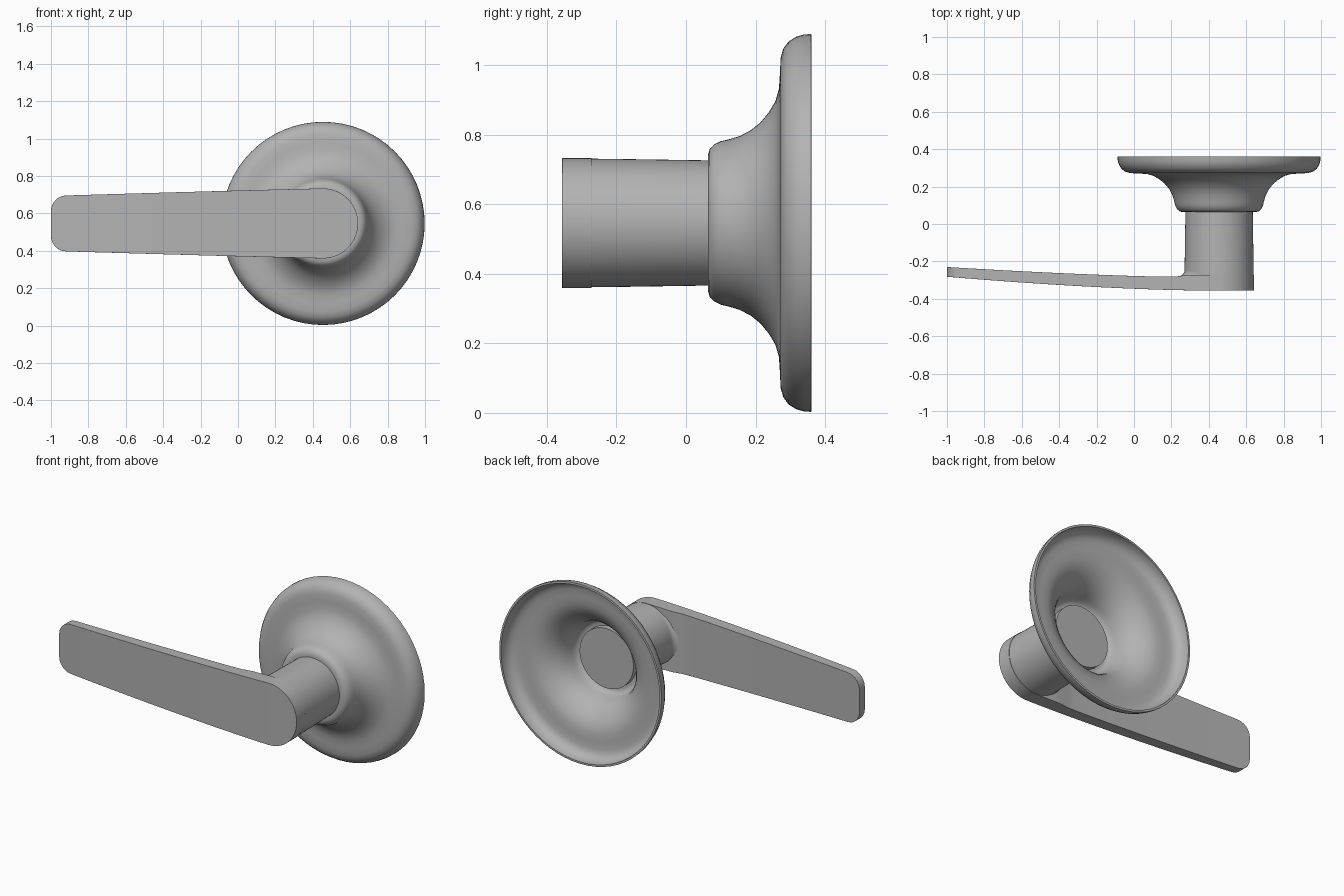
import bpy, bmesh, math

cube = bpy.data.objects.get("Cube")
if cube:
    bpy.data.objects.remove(cube, do_unlink=True)

CX, CZ = 0.455, 0.546      # axis of the rose and shaft, running along y

metal = bpy.data.materials.new("satin_metal")
metal.use_nodes = True
GREY = (0.45, 0.45, 0.45, 1)
metal.diffuse_color = GREY
metal.node_tree.nodes["Principled BSDF"].inputs["Base Color"].default_value = GREY


def finish(bm, name, angle=35):
    bmesh.ops.remove_doubles(bm, verts=bm.verts, dist=1e-5)
    bmesh.ops.recalc_face_normals(bm, faces=bm.faces)
    mesh = bpy.data.meshes.new(name)
    bm.to_mesh(mesh)
    bm.free()
    mesh.materials.append(metal)
    obj = bpy.data.objects.new(name, mesh)
    bpy.context.collection.objects.link(obj)
    bpy.ops.object.select_all(action='DESELECT')
    obj.select_set(True)
    bpy.context.view_layer.objects.active = obj
    bpy.ops.object.shade_smooth_by_angle(angle=math.radians(angle))
    return obj


def skin(bm, rings):
    for a, b in zip(rings, rings[1:]):
        n = len(a)
        for i in range(n):
            bm.faces.new((a[i], a[(i + 1) % n], b[(i + 1) % n], b[i]))


def lathe(name, profile, steps=64, caps=False, closed=False):
    bm = bmesh.new()
    rings = []
    for r, y in profile:
        angles = [2 * math.pi * i / steps for i in range(steps)]
        rings.append([bm.verts.new((CX + r * math.cos(t), y, CZ + r * math.sin(t)))
                      for t in angles])
    skin(bm, rings + rings[:1] if closed else rings)
    if caps:
        bm.faces.new(rings[0])
        bm.faces.new(rings[-1])
    return finish(bm, name)


def offset(profile, d):
    # Inner wall of a shell: move each profile point along its normal
    out = []
    for i, (r, y) in enumerate(profile):
        r0, y0 = profile[max(i - 1, 0)]
        r1, y1 = profile[min(i + 1, len(profile) - 1)]
        dr, dy = r1 - r0, y1 - y0
        s = math.hypot(dr, dy)
        out.append((r + d * dy / s, y - d * dr / s))
    return out


# Rose: hollow flared plate, open at the back
outer = [(0.543, 0.36), (0.542, 0.34), (0.536, 0.318), (0.522, 0.295),
         (0.502, 0.28), (0.475, 0.272), (0.43, 0.27), (0.385, 0.267),
         (0.35, 0.257), (0.318, 0.238), (0.29, 0.215), (0.267, 0.187),
         (0.25, 0.155), (0.24, 0.122), (0.235, 0.1), (0.225, 0.08),
         (0.212, 0.068), (0.195, 0.063), (0.179, 0.063)]
lathe("rose", outer + offset(outer, 0.012)[::-1], closed=True)

# Shaft: slightly tapered, with its flat end inside the rose
lathe("shaft", [(0.1855, -0.34), (0.184, -0.2), (0.18, 0.06), (0.18, 0.11)], caps=True)


# Lever: tapering blade with a rounded tip and a half-round end on the shaft
TIP, END, CORNER = -1.0, CX + 0.187, 0.08


def half_height(x):
    if x > CX:
        return math.sqrt(max(0, 0.187 ** 2 - (x - CX) ** 2))
    t = (CX - x) / (CX - TIP)
    h = 0.187 - 0.04 * t ** 1.1
    k = max(0, (TIP + CORNER - x) / CORNER)
    return h - CORNER * (1 - math.sqrt(max(0, 1 - k * k)))


def front_y(x):
    t = max(0, (0.4 - x) / 1.4)
    return -0.356 + 0.074 * t ** 1.6


def back_y(x):
    t = max(0, (0.2 - x) / 1.2)
    rise = min(1, max(0, (x - 0.2) / 0.08))
    return -0.282 + 0.052 * t ** 1.4 + 0.01 * rise ** 2


xs = [TIP + CORNER * (1 - math.cos(math.pi * i / 16)) for i in range(9)]
xs += [TIP + CORNER + (CX - TIP - CORNER) * i / 24 for i in range(1, 25)]
xs += [CX + 0.187 * math.sin(math.pi * i / 40) for i in range(1, 21)]

bm = bmesh.new()
rings = []
for x in xs:
    h, f, b = half_height(x), front_y(x), back_y(x)
    rings.append([bm.verts.new((x, y, CZ + z)) for y, z in
                  ((f, -h), (f, h), (b, h), (b, -h))])
skin(bm, rings)
bm.faces.new(rings[0])
lever = finish(bm, "lever", 40)
bevel = lever.modifiers.new("soft_edges", 'BEVEL')
bevel.width = 0.01
bevel.segments = 3
bevel.limit_method = 'ANGLE'
bevel.angle_limit = math.radians(50)

# Fillet where the back of the lever sweeps into the shaft
bm = bmesh.new()
rings = []
for i in range(7):
    a = math.pi / 2 * i / 6
    gap, y = 0.035 * (1 - math.sin(a)), -0.279 + 0.035 * (1 - math.cos(a))
    ring = []
    for j in range(17):
        t = math.pi + math.radians(55) * (j / 8 - 1)
        r = 0.184 + gap * math.cos((t - math.pi) * 1.6)
        ring.append(bm.verts.new((CX + r * math.cos(t), y, CZ + r * math.sin(t))))
    rings.append(ring)
skin(bm, rings)
finish(bm, "lever_fillet")
